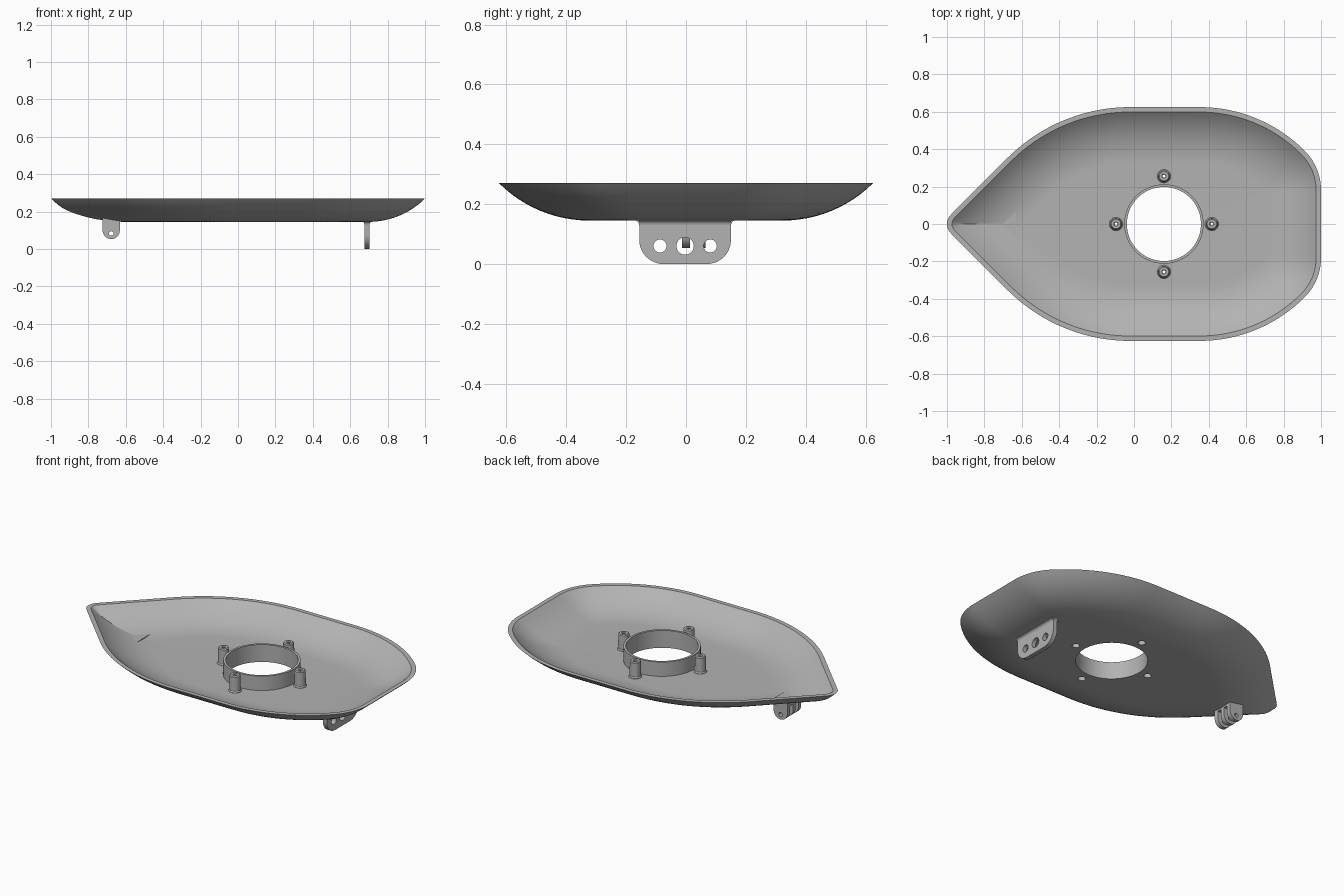
import bpy, bmesh, math
from math import sin, cos, pi, radians, hypot
from mathutils import Vector

if "Cube" in bpy.data.objects:
    bpy.data.objects.remove(bpy.data.objects["Cube"])

grey = bpy.data.materials.new("light grey")
grey.use_nodes = True
COLOUR = (0.45, 0.45, 0.45, 1)
grey.diffuse_color = COLOUR
grey.node_tree.nodes["Principled BSDF"].inputs["Base Color"].default_value = COLOUR

HUB = Vector((0.16, 0))          # centre of the round opening
FLOOR, RIM, WALL = 0.145, 0.27, 0.018
POST_SPOTS = [HUB + Vector((cos(a), sin(a))) * 0.256 for a in (0, pi / 2, pi, 3 * pi / 2)]


def finish(obj):
    obj.data.materials.clear()
    obj.data.materials.append(grey)
    bpy.ops.object.select_all(action='DESELECT')
    obj.select_set(True)
    bpy.context.view_layer.objects.active = obj
    bpy.ops.object.shade_smooth_by_angle(angle=radians(30))
    return obj


def arc(cx, cy, r, a0, a1, n=16):
    """Points on an arc, angles in degrees."""
    return [(cx + r * cos(radians(a0 + (a1 - a0) * i / n)),
             cy + r * sin(radians(a0 + (a1 - a0) * i / n))) for i in range(n + 1)]


def skin(name, rings):
    """Closed surface through a loop of equal-length rings."""
    bm = bmesh.new()
    loops = [[bm.verts.new(p) for p in ring] for ring in rings]
    n = len(loops[0])
    for k, low in enumerate(loops):
        high = loops[(k + 1) % len(loops)]
        for i in range(n):
            j = (i + 1) % n
            bm.faces.new((low[i], low[j], high[j], high[i]))
    bmesh.ops.recalc_face_normals(bm, faces=bm.faces)
    mesh = bpy.data.meshes.new(name)
    bm.to_mesh(mesh)
    bm.free()
    obj = bpy.data.objects.new(name, mesh)
    bpy.context.collection.objects.link(obj)
    return finish(obj)


def lathe(name, profile, centre, n=32):
    """Spin a closed radius/height profile about a vertical axis."""
    return skin(name, [[(centre[0] + r * cos(2 * pi * i / n), centre[1] + r * sin(2 * pi * i / n), z)
                        for i in range(n)] for r, z in profile])


def plate(name, outlines, thickness, location, across_y):
    """Upright plate; later outlines become holes. across_y: plate spans y, else x."""
    curve = bpy.data.curves.new(name, 'CURVE')
    curve.dimensions, curve.fill_mode, curve.extrude = '2D', 'BOTH', thickness / 2
    for pts in outlines:
        spline = curve.splines.new('POLY')
        spline.points.add(len(pts) - 1)
        for point, (u, v) in zip(spline.points, pts):
            point.co = (u, v, 0, 1)
        spline.use_cyclic_u = True
    obj = bpy.data.objects.new(name, curve)
    bpy.context.collection.objects.link(obj)
    obj.location = location
    obj.rotation_euler = (pi / 2, 0, pi / 2 if across_y else 0)
    bpy.ops.object.select_all(action='DESELECT')
    obj.select_set(True)
    bpy.context.view_layer.objects.active = obj
    bpy.ops.object.convert(target='MESH')
    return finish(bpy.context.object)


def circle(u, v, r):
    return arc(u, v, r, 0, 360, 28)[:-1]


# Dish outline: half from blunt end to pointed end, then mirrored
def line(a, b, n):
    return [tuple(Vector(a).lerp(Vector(b), i / n)) for i in range(1, n)]


half = [(1, 0)] + line((1, 0), (1, 0.18), 5)
half += arc(0.7, 0.18, 0.3, 0, 45, 10)
half += arc(0.35, -0.17, 0.795, 45, 90, 16)[1:]
half += line((0.35, 0.625), (-0.02, 0.625), 8)
half += arc(-0.02, -0.303, 0.928, 90, 135, 20)
half += line(half[-1], (-0.98, 0.05), 18)
half += arc(-0.93, 0, 0.07, 135, 180, 10)
outline = [Vector(p) for p in half + [(x, -y) for x, y in half[-2:0:-1]]]

# Inward offset of the outline, measured along rays from the hub
edges = []
for a, b in zip(outline, outline[1:] + outline[:1]):
    normal = Vector((b.y - a.y, a.x - b.x)).normalized()
    edges.append((normal, normal.dot(a - HUB)))
rays = [(p - HUB).normalized() for p in outline]


def inset_ring(d, z):
    ring = []
    for u in rays:
        r = min((h - d) / n.dot(u) for n, h in edges if n.dot(u) > 1e-4)
        ring.append((*(HUB + u * r), z))
    return ring


def hub_ring(r, z):
    return [(*(HUB + u * r), z) for u in rays]


# Curved wall: concentric arcs, level at the floor and 45 degrees at the rim
R = (RIM - FLOOR) / (1 - cos(pi / 4))
REACH, TOP = R * sin(pi / 4), FLOOR + R


def wall(radius, steps=12):
    end = math.acos((TOP - RIM) / radius)
    return [inset_ring(REACH - radius * sin(end * i / steps),
                       TOP - radius * cos(end * i / steps)) for i in range(steps + 1)]


dish = skin("dish_shell", [hub_ring(0.205, FLOOR)] + wall(R) + wall(R - WALL)[::-1]
            + [hub_ring(0.205, FLOOR + WALL)])

# Screw openings through the floor
for spot in POST_SPOTS:
    bpy.ops.mesh.primitive_cylinder_add(vertices=32, radius=0.021, depth=0.1, location=(*spot, FLOOR))
    cutter = bpy.context.object
    cutter.name = "screw_cutter"
    cut = dish.modifiers.new("screw_hole", 'BOOLEAN')
    cut.operation, cut.solver, cut.object = 'DIFFERENCE', 'EXACT', cutter
    bpy.context.view_layer.objects.active = dish
    bpy.ops.object.modifier_apply(modifier=cut.name)
    bpy.data.objects.remove(cutter)

# Collar around the opening and four hollow screw posts
lathe("opening_collar", [(0.198, FLOOR), (0.212, FLOOR), (0.212, 0.25), (0.198, 0.25)], HUB, 96)
for spot in POST_SPOTS:
    lathe("screw_post", [(0.021, FLOOR), (0.036, FLOOR + 0.01), (0.036, 0.165), (0.031, 0.172),
                         (0.03, 0.255), (0.025, 0.26), (0.012, 0.26), (0.008, 0.255),
                         (0.008, 0.235), (0.021, 0.235)], spot)

# Wide bracket under the blunt end, with three holes and flared top
side = arc(0.073, 0.08, 0.08, -90, 0, 12) + arc(0.173, 0.127, 0.02, 180, 90, 6) + [(0.173, 0.155)]
bracket = side + [(-u, v) for u, v in side[::-1]]
plate("bracket_plate", [bracket, circle(-0.084, 0.06, 0.022), circle(0, 0.06, 0.029),
                        circle(0.084, 0.06, 0.022)], 0.026, (0.69, -0.003, 0), True)
flare = arc(0.028, 0.13, 0.015, 180, 90, 6) + [(0.028, 0.155)]
plate("bracket_foot", [flare + [(-u, v) for u, v in flare[::-1]]], 0.306, (0.69, -0.003, 0), False)

# Three-finger hinge lug under the pointed end
lug = [(0.046, 0.16)] + arc(0, 0.099, 0.046, 0, -180, 20) + [(-0.046, 0.16)]
for y in (-0.052, 0, 0.052):
    plate("hinge_finger", [lug, circle(0, 0.083, 0.012)], 0.026, (-0.678, y, 0), False)
foot = [(-0.046, 0.137), (0.046, 0.137), (0.046, 0.169), (-0.046, 0.169)]
plate("hinge_foot", [foot], 0.13, (-0.678, 0, 0), False)
